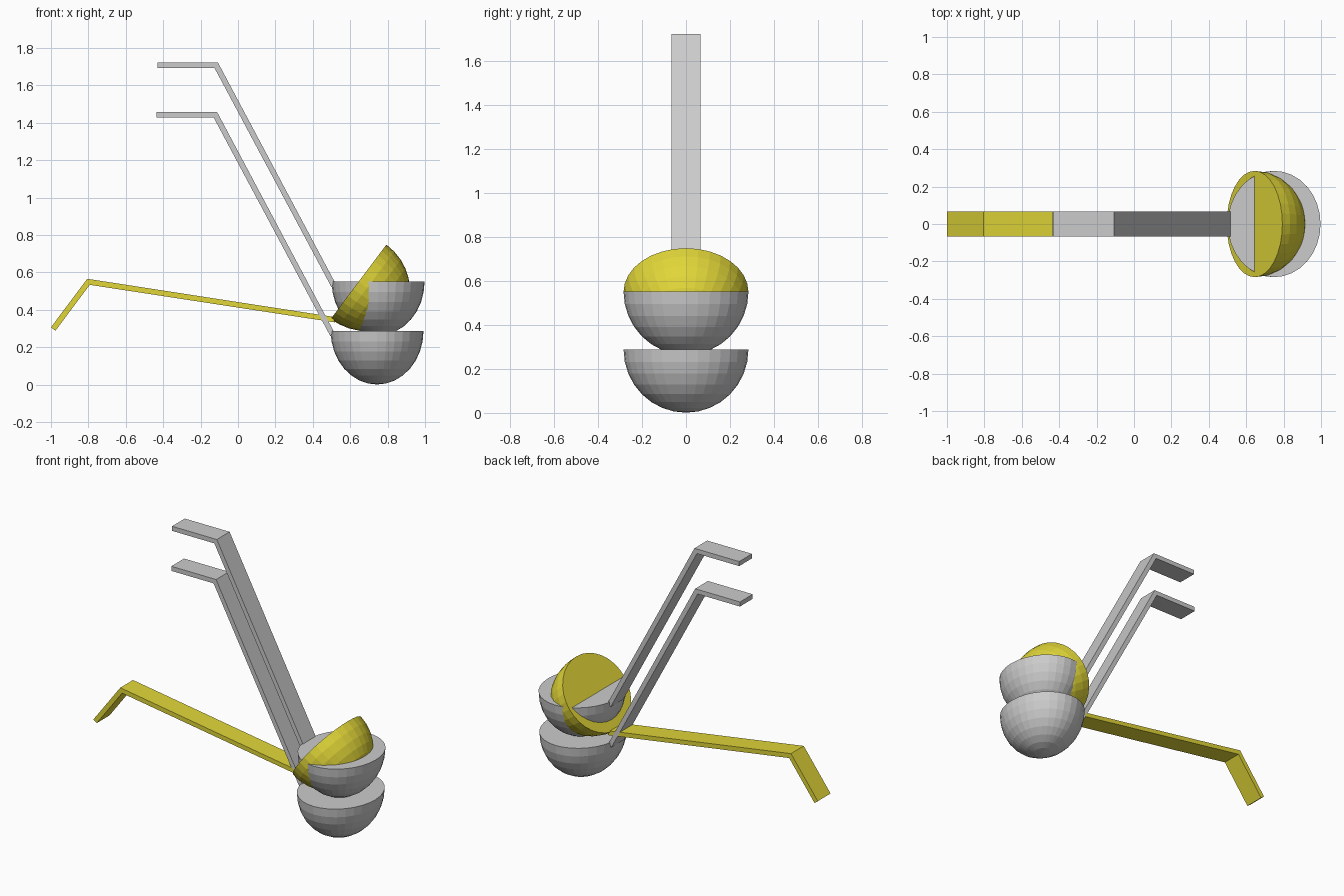
import bpy, bmesh, math

if "Cube" in bpy.data.objects:
    bpy.data.objects.remove(bpy.data.objects["Cube"])

RX, RY, RZ = 0.2485, 0.284, 0.287   # bowl half-axes
INNER = 0.91                        # inner wall relative to outer
HALF_W = 0.066                      # half width of the handle strip

# Handle side outline in x/z, measured from the rim centre
HANDLE = [(-0.249, -0.03), (-0.874, 1.141), (-1.18, 1.141),
          (-1.18, 1.171), (-0.856, 1.171), (-0.233, 0.0)]

yellow = bpy.data.materials.new("yellow_metal")
yellow.diffuse_color = (0.75, 0.67, 0.04, 1)
yellow.use_nodes = True
yellow.node_tree.nodes["Principled BSDF"].inputs["Base Color"].default_value = yellow.diffuse_color


def finish(bm, name, loc, angle, mat):
    bmesh.ops.recalc_face_normals(bm, faces=bm.faces)
    mesh = bpy.data.meshes.new(name)
    bm.to_mesh(mesh)
    bm.free()
    ob = bpy.data.objects.new(name, mesh)
    bpy.context.collection.objects.link(ob)
    ob.location = loc
    ob.rotation_euler = (0, -angle, 0)
    if mat:
        mesh.materials.append(mat)
    return ob


def bowl(name, loc, angle, mat):
    # Two nested half ellipsoids joined by a flat rim
    bm = bmesh.new()
    for s in (1.0, INNER):
        new = bmesh.ops.create_uvsphere(bm, u_segments=32, v_segments=16, radius=1)["verts"]
        bmesh.ops.delete(bm, geom=[v for v in new if v.co.z > 0.01], context='VERTS')
        new = [v for v in new if v.is_valid]
        bmesh.ops.scale(bm, vec=(RX * s, RY * s, RZ * s), verts=new)
    rim = [e for e in bm.edges if e.is_boundary]
    bmesh.ops.bridge_loops(bm, edges=rim)
    return finish(bm, name, loc, angle, mat)


def handle(name, loc, angle, mat):
    # Bent strip: side outline extruded across its width
    bm = bmesh.new()
    face = bm.faces.new([bm.verts.new((x, -HALF_W, z)) for x, z in HANDLE])
    ext = bmesh.ops.extrude_face_region(bm, geom=[face], use_keep_orig=True)["geom"]
    bmesh.ops.translate(bm, vec=(0, 2 * HALF_W, 0),
                        verts=[g for g in ext if isinstance(g, bmesh.types.BMVert)])
    return finish(bm, name, loc, angle, mat)


# Two upright ladles stacked, and a tipped yellow one lying in the upper bowl
LADLES = [("lower", (0.7435, 0, 0.288), 0, None),
          ("upper", (0.749, 0, 0.551), 0, None),
          ("tipped", (0.6445, 0, 0.55), math.radians(53.2), yellow)]
for tag, loc, angle, mat in LADLES:
    bowl(tag + "_ladle_bowl", loc, angle, mat)
    handle(tag + "_ladle_handle", loc, angle, mat)
